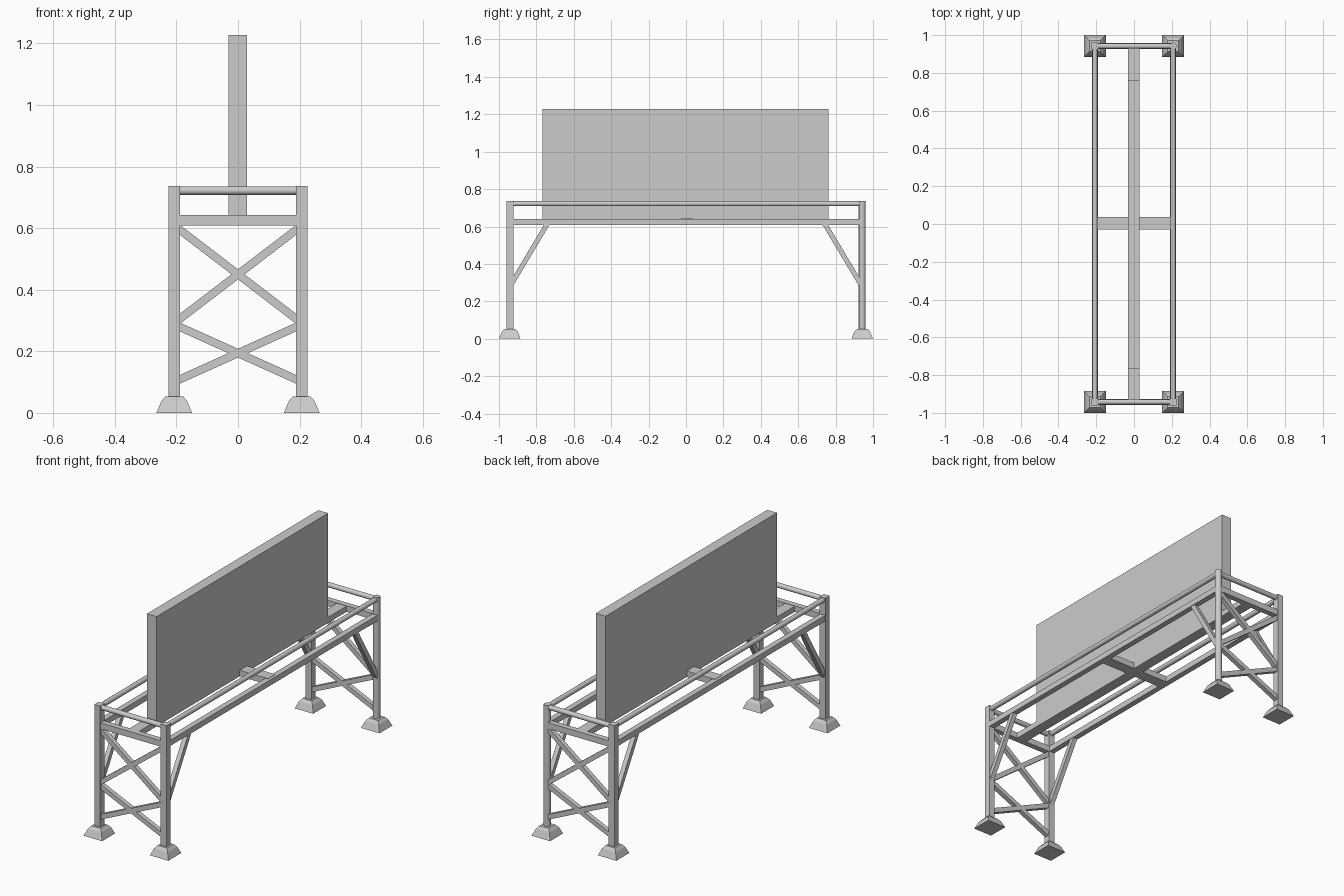
import bpy, bmesh, math
from mathutils import Vector

if "Cube" in bpy.data.objects:
    bpy.data.objects.remove(bpy.data.objects["Cube"])

LX, LY = 0.207, 0.942   # leg centre lines


def make(name, bm):
    bmesh.ops.recalc_face_normals(bm, faces=bm.faces)
    me = bpy.data.meshes.new(name)
    bm.to_mesh(me)
    bm.free()
    ob = bpy.data.objects.new(name, me)
    bpy.context.collection.objects.link(ob)
    return ob


def box(name, lo, hi):
    bm = bmesh.new()
    bmesh.ops.create_cube(bm, size=1)
    for v in bm.verts:
        v.co = Vector([(a + b) / 2 + c * (b - a) for a, b, c in zip(lo, hi, v.co)])
    return make(name, bm)


def bar(name, a, b, width, sides=4):
    """Straight bar between two points, square (4 sides) or round."""
    a, b = Vector(a), Vector(b)
    d = (b - a).normalized()
    ref = Vector((1, 0, 0)) if abs(d.x) < 0.2 else Vector((0, 1, 0))
    u = d.cross(ref).normalized()
    w = d.cross(u)
    r = width / 2 / math.cos(math.pi / 4) if sides == 4 else width / 2
    bm = bmesh.new()
    rings = []
    for p in (a, b):
        ring = []
        for i in range(sides):
            t = 2 * math.pi * (i + 0.5) / sides
            ring.append(bm.verts.new(p + r * (math.cos(t) * u + math.sin(t) * w)))
        rings.append(ring)
    for i in range(sides):
        j = (i + 1) % sides
        f = bm.faces.new((rings[0][i], rings[0][j], rings[1][j], rings[1][i]))
        f.smooth = sides > 4
    for ring in rings:
        bm.faces.new(ring).smooth = False
    ob = make(name, bm)
    for e in ob.data.edges:   # keep the end caps crisp
        same_end = (e.vertices[0] < sides) == (e.vertices[1] < sides)
        e.use_edge_sharp = same_end
    return ob


def foot(name, x, y):
    """Stepped, tapered pad."""
    bm = bmesh.new()
    rings = []
    for z, h in ((0, 0.058), (0.038, 0.042), (0.053, 0.029)):
        rings.append([bm.verts.new((x + sx * h, y + sy * h, z))
                      for sx, sy in ((-1, -1), (1, -1), (1, 1), (-1, 1))])
    for lo, hi in zip(rings, rings[1:]):
        for i in range(4):
            j = (i + 1) % 4
            bm.faces.new((lo[i], lo[j], hi[j], hi[i]))
    bm.faces.new(rings[0])
    bm.faces.new(rings[-1])
    return make(name, bm)


# Display panel
box("panel", (-0.031, -0.768, 0.638), (0.03, 0.762, 1.228))

# Deck beams under the panel
box("centre_beam", (-0.031, -LY, 0.608), (0.03, LY, 0.64))
box("cross_beam", (-LX, -0.028, 0.608), (LX, 0.037, 0.642))

# Legs, feet and knee braces at each corner
for sx, px in ((-1, "left"), (1, "right")):
    for sy, py in ((-1, "front"), (1, "back")):
        tag = f"{py}_{px}"
        x, y = sx * LX, sy * LY
        round_leg = sx > 0 and sy > 0
        bar(f"{tag}_leg", (x, y, 0.045), (x, y, 0.737), 0.037, 16 if round_leg else 4)
        foot(f"{tag}_foot", x, y)
        bar(f"{tag}_knee_brace", (x, sy * 0.935, 0.29), (x, sy * 0.738, 0.62), 0.026)

# Long side rails
for sx, px in ((-1, "left"), (1, "right")):
    x = sx * LX
    bar(f"{px}_top_rail", (x, -LY, 0.722), (x, LY, 0.722), 0.028, 12)
    box(f"{px}_lower_rail", (x - 0.016, -LY, 0.608), (x + 0.016, LY, 0.64))

# End rails and crossed bracing
for sy, py in ((-1, "front"), (1, "back")):
    y = sy * LY
    bar(f"{py}_top_rail", (-LX, y, 0.722), (LX, y, 0.722), 0.028, 12)
    box(f"{py}_lower_rail", (-LX, y - 0.016, 0.608), (LX, y + 0.016, 0.642))
    for sx, px in ((-1, "a"), (1, "b")):
        bar(f"{py}_upper_cross_{px}", (-sx * 0.2, y, 0.603), (sx * 0.2, y, 0.297), 0.026)
        bar(f"{py}_lower_cross_{px}", (-sx * 0.2, y, 0.284), (sx * 0.2, y, 0.104), 0.026)
